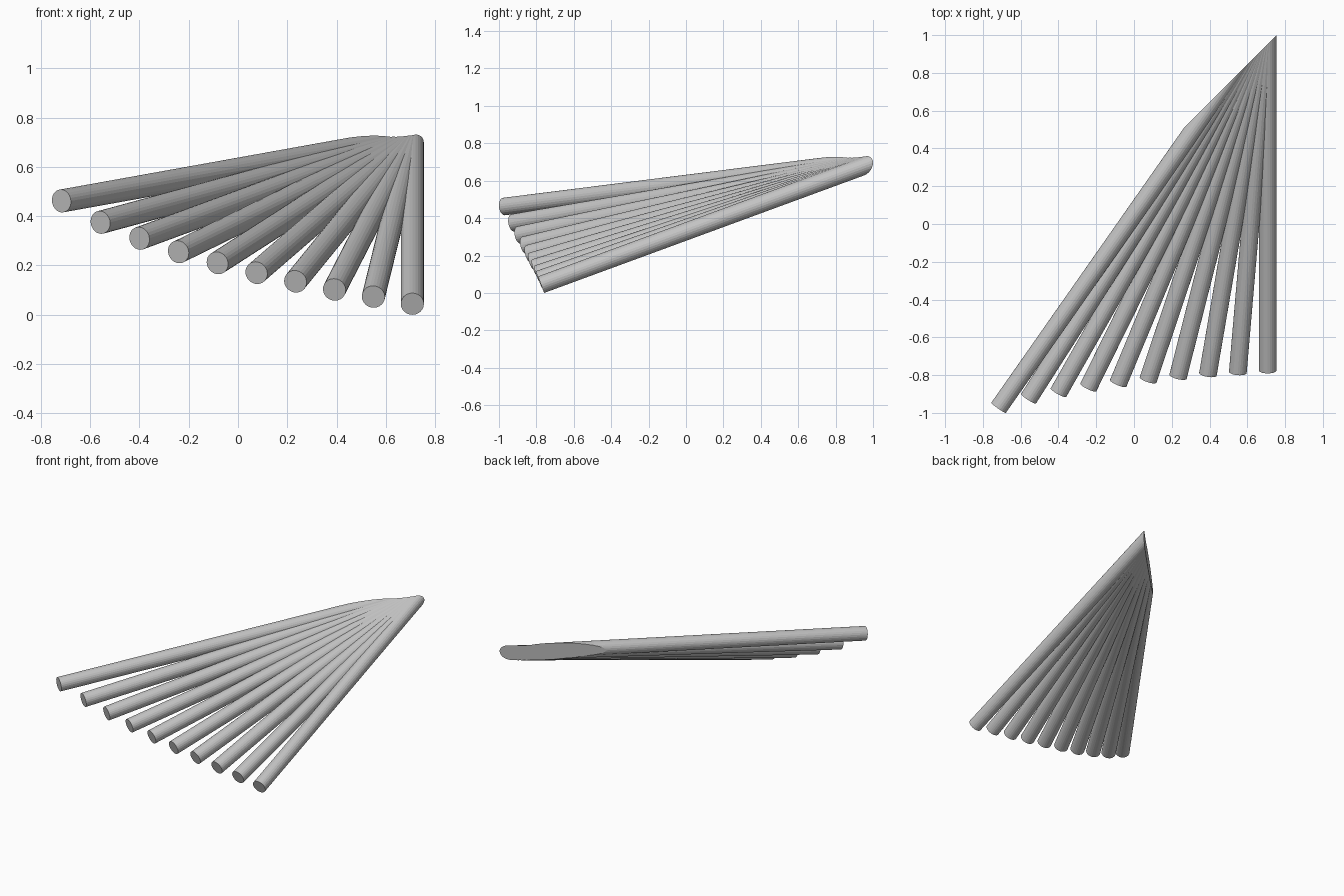
import bpy
import bmesh
from mathutils import Vector

cube = bpy.data.objects.get("Cube")
if cube:
    bpy.data.objects.remove(cube)

grey = bpy.data.materials.new("plain grey")
grey.use_nodes = True
colour = (0.55, 0.55, 0.55, 1)
grey.diffuse_color = colour
grey.node_tree.nodes["Principled BSDF"].inputs["Base Color"].default_value = colour

RADIUS = 0.047
SIDES = 24
PIVOT = Vector((0.708, 1.06, 0.718))      # where all the rod axes meet
CUT_POINT = Vector((0.755, 1.0, 0))       # upright slanted cut at the back
CUT_NORMAL = Vector((-1, 1, 0))

# Free end of each rod: y and z, evenly spaced in x
ENDS = [(-0.775, 0.044), (-0.785, 0.073), (-0.795, 0.102), (-0.808, 0.135),
        (-0.825, 0.17), (-0.843, 0.21), (-0.865, 0.255), (-0.893, 0.31),
        (-0.925, 0.375), (-0.973, 0.462)]
STEP = (PIVOT.x + 0.717) / (len(ENDS) - 1)


def make_rod(name, start):
    """Round rod from its free end past the pivot, trimmed by the cut."""
    axis = PIVOT - start
    direction = axis.normalized()
    length = axis.length + 0.5
    bm = bmesh.new()
    bmesh.ops.create_cone(bm, cap_ends=True, segments=SIDES,
                          radius1=RADIUS, radius2=RADIUS, depth=length)
    turn = direction.to_track_quat('Z', 'Y').to_matrix().to_4x4()
    bmesh.ops.transform(bm, matrix=turn, verts=bm.verts)
    bmesh.ops.translate(bm, vec=start + direction * length / 2, verts=bm.verts)

    # Trim the back and close the cut
    cut = bmesh.ops.bisect_plane(bm, geom=bm.verts[:] + bm.edges[:] + bm.faces[:],
                                 plane_co=CUT_POINT, plane_no=CUT_NORMAL,
                                 clear_outer=True)
    rim = [e for e in cut["geom_cut"] if isinstance(e, bmesh.types.BMEdge)]
    bmesh.ops.contextual_create(bm, geom=rim)
    bmesh.ops.recalc_face_normals(bm, faces=bm.faces)

    mesh = bpy.data.meshes.new(name)
    bm.to_mesh(mesh)
    bm.free()
    mesh.materials.append(grey)
    bpy.context.collection.objects.link(bpy.data.objects.new(name, mesh))


# Fan of rods
for i, (y, z) in enumerate(ENDS):
    make_rod(f"fan_rod_{i + 1}", Vector((PIVOT.x - STEP * i, y, z)))
